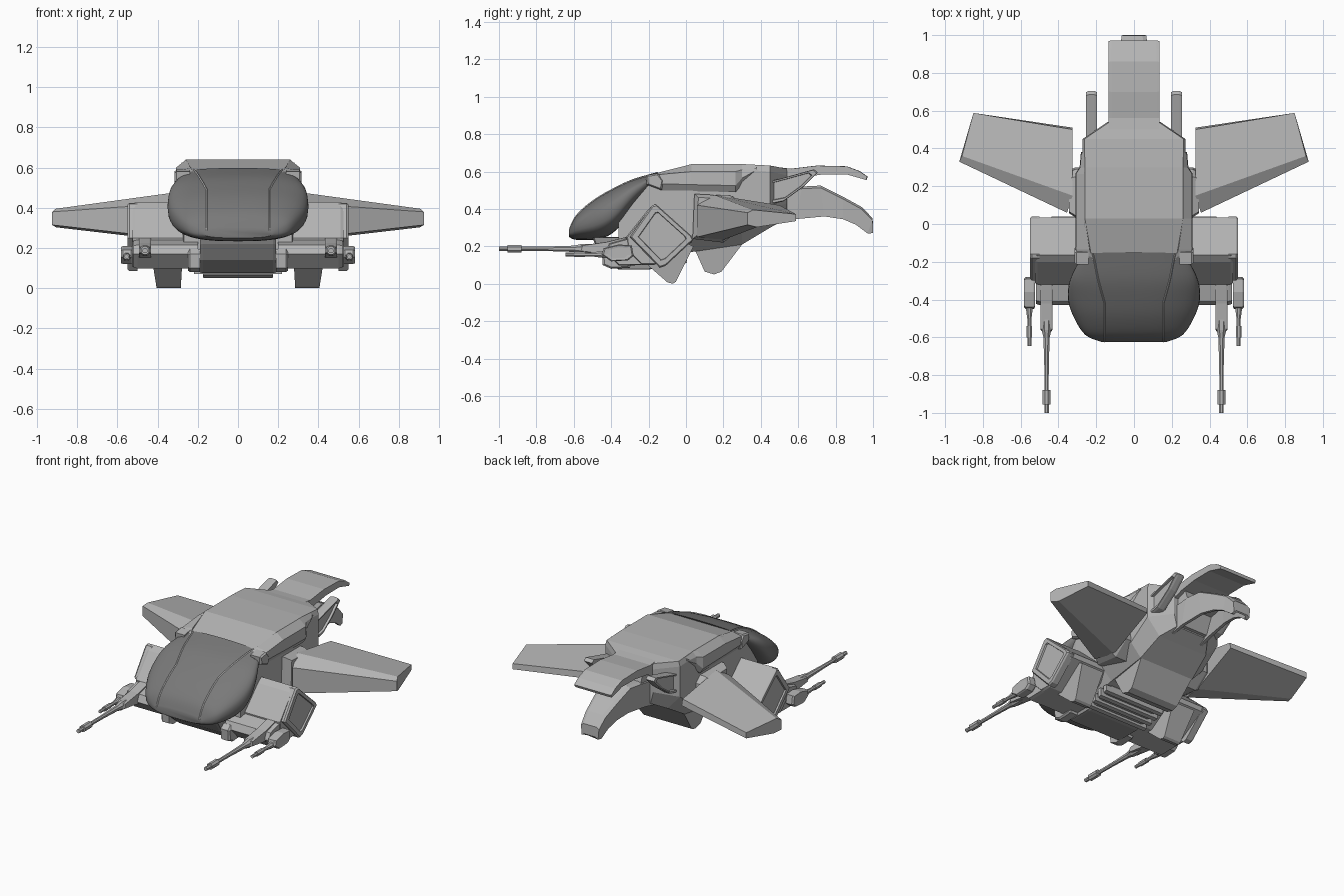
import bpy, math

if "Cube" in bpy.data.objects:
    bpy.data.objects.remove(bpy.data.objects["Cube"])

def paint(name, v):
    m = bpy.data.materials.new(name)
    m.diffuse_color = (v, v, v, 1)
    m.use_nodes = True
    m.node_tree.nodes["Principled BSDF"].inputs["Base Color"].default_value = m.diffuse_color
    return m

HULL, GLASS = paint("hull_grey", .46), paint("canopy_dark", .19)
TRIM, DARK = paint("trim_light", .6), paint("under_dark", .3)

def make(name, verts, faces, mirror=False, smooth=False, mat=HULL):
    me = bpy.data.meshes.new(name)
    me.from_pydata(verts, [], faces)
    me.materials.append(mat)
    ob = bpy.data.objects.new(name, me)
    bpy.context.collection.objects.link(ob)
    # consistent outward normals
    bpy.ops.object.select_all(action='DESELECT')
    bpy.context.view_layer.objects.active = ob
    ob.select_set(True)
    bpy.ops.object.mode_set(mode='EDIT')
    bpy.ops.mesh.select_all(action='SELECT')
    bpy.ops.mesh.normals_make_consistent(inside=False)
    bpy.ops.object.mode_set(mode='OBJECT')
    if smooth:
        bpy.ops.object.shade_smooth_by_angle(angle=math.radians(40))
    if mirror:
        ob.modifiers.new("mirror", 'MIRROR')
    return ob

def loft(name, rings, **kw):
    n = len(rings[0])
    verts = [p for r in rings for p in r]
    faces = [(i*n+j, i*n+(j+1) % n, (i+1)*n+(j+1) % n, (i+1)*n+j)
             for i in range(len(rings)-1) for j in range(n)]
    faces += [tuple(range(n)), tuple(range(len(verts)-n, len(verts)))]
    return make(name, verts, faces, **kw)

def prism(name, profile, steps, **kw):
    """Side profile (y, z) swept through x; steps are (x, scale about centre)."""
    cy = sum(p[0] for p in profile)/len(profile)
    cz = sum(p[1] for p in profile)/len(profile)
    rings = [[(x, cy+(y-cy)*s, cz+(z-cz)*s) for y, z in profile] for x, s in steps]
    return loft(name, rings, **kw)

def rod(name, x, z, stations, sides=8, **kw):
    """Lathe along y; stations are (y, radius)."""
    rings = [[(x+r*math.cos((k+.5)*math.tau/sides), y, z+r*math.sin((k+.5)*math.tau/sides))
              for k in range(sides)] for y, r in stations]
    return loft(name, rings, mirror=True, **kw)

# main hull: eight-sided sections (y, top w, top z, side w, upper z, lower z, bottom w, bottom z)
rings = []
for y, wt, zt, wm, zu, zl, wb, zb in [
        (-.36, .20, .42, .27, .36, .20, .20, .10),
        (-.20, .22, .575, .285, .53, .20, .22, .10),
        (.03, .26, .64, .29, .60, .25, .20, .17),
        (.30, .26, .64, .275, .61, .29, .20, .21),
        (.45, .262, .632, .272, .60, .40, .18, .30),
        (.54, .13, .615, .14, .58, .43, .12, .35)]:
    half = [(wt, zt), (wm, zu), (wm, zl), (wb, zb)]
    rings.append([(x, y, z) for x, z in half] + [(-x, y, z) for x, z in reversed(half)])
loft("main_hull", rings)

# overhanging roof edge: (y, inner x, inner z, outer x, outer z, low z)
loft("roof_edge", [[(xi, y, zi), (xo, y, zo), (xo+.003, y, zl+.035), (xo-.02, y, zl), (.2, y, zl)]
                   for y, xi, zi, xo, zo, zl in [(-.215, .21, .565, .27, .56, .53),
                                                 (-.135, .235, .598, .308, .585, .50),
                                                 (.03, .26, .639, .308, .60, .495),
                                                 (.265, .26, .639, .308, .60, .49),
                                                 (.30, .26, .639, .285, .61, .53),
                                                 (.38, .26, .635, .278, .61, .59)]], mirror=True)
prism("rail_front_block", [(-.215, .58), (-.21, .53), (-.13, .5), (-.12, .55), (-.15, .59)],
      [(.24, 1), (.305, 1), (.315, .8)], mirror=True)

# smooth bubble canopy: key rings (top y, top z, bottom y, bottom z, half width)
keys = [(-.625, .295, -.625, .25, .17), (-.585, .37, -.585, .235, .26),
        (-.50, .445, -.46, .24, .325), (-.40, .505, -.37, .29, .35),
        (-.29, .557, -.28, .41, .335), (-.15, .598, -.19, .52, .275)]

def catmull(t):
    i = min(int(t), len(keys)-2)
    f = t-i
    a, b, c, d = (keys[max(0, min(len(keys)-1, i+k))] for k in (-1, 0, 1, 2))
    return [.5*(2*q+(r-p)*f+(2*p-5*q+4*r-s)*f*f+(3*q-p-3*r+s)*f**3)
            for p, q, r, s in zip(a, b, c, d)]

P = 2.7
rings, trim = [], []
for k in range(26):
    ty, tz, by, bz, w = catmull(k/5)
    ring = []
    for j in range(40):
        a = j*math.tau/40
        u = math.copysign(abs(math.cos(a))**(2/P), math.cos(a))
        v = (1+math.copysign(abs(math.sin(a))**(2/P), math.sin(a)))/2
        ring.append((w*u, by+(ty-by)*v, bz+(tz-bz)*v))
    rings.append(ring)
    x = min(.155 + .065*max(0, (k-14)/11), w*.93)
    v = (1+(1-(x/w)**P)**(1/P))/2
    trim.append((x, by+(ty-by)*v, bz+(tz-bz)*v))
loft("canopy", rings, smooth=True, mat=GLASS)

# thin raised trim lines on the canopy
r = .0045
loft("canopy_trim", [[(x-r, y, z), (x, y-r*.5, z+r), (x+r, y, z), (x, y, z-r)] for x, y, z in trim],
     mirror=True, smooth=True, mat=TRIM)

# wings and their roots
root = [(.06, .25), (.06, .42), (.15, .475), (.5, .42), (.51, .38), (.2, .235)]
tip = [(.925, .33, .315), (.925, .33, .38), (.91, .36, .395),
       (.85, .588, .372), (.85, .588, .335), (.905, .38, .303)]
loft("wing", [[(.325 + (.03 if y < .1 else 0), y, z) for y, z in root], tip], mirror=True)
prism("wing_root", [(.035, .24), (.045, .48), (.25, .47), (.29, .43), (.3, .3), (.2, .22)],
      [(.2, 1), (.31, 1), (.345, .85)], mirror=True)

# upper tail, curling down at the end
prism("upper_tail", [(.48, .625), (.56, .615), (.70, .632), (.86, .628), (.93, .602), (.972, .572),
                     (.965, .555), (.86, .585), (.72, .583), (.60, .565), (.48, .52)],
      [(-.135, .985), (-.12, 1), (.12, 1), (.135, .985)])
# lower hooked tail, hollow underneath: (upper y, z, lower y, z, half width)
rings = []
for uy, uz, ly, lz, w in [(.48, .50, .48, .32, .12), (.62, .52, .58, .345, .115),
                          (.72, .525, .74, .36, .10), (.84, .465, .84, .345, .085),
                          (.94, .41, .91, .315, .073), (.998, .35, .97, .27, .065),
                          (1., .285, .98, .268, .06)]:
    iy, iz = ly+(uy-ly)*.65, lz+(uz-lz)*.65
    rings.append([(-w, ly, lz), (-w, uy, uz-.012), (-w+.02, uy, uz),
                  (w-.02, uy, uz), (w, uy, uz-.012), (w, ly, lz),
                  (w-.02, ly, lz), (w-.025, iy, iz), (.025-w, iy, iz), (.02-w, ly, lz)])
loft("lower_tail", rings)
prism("tail_core", [(.44, .35), (.44, .6), (.60, .6), (.63, .5), (.56, .36)], [(-.11, 1), (.11, 1)])

# short upright fins beside the tail
prism("tail_fin", [(.42, .42), (.42, .54), (.54, .572), (.685, .612), (.705, .595), (.63, .52), (.52, .44)],
      [(.195, .95), (.21, 1), (.24, 1), (.255, .95), (.255, .78), (.24, .75)], mirror=True)

# side pods with framed outer plates, and the lower arm ahead of each
prism("side_pod", [(-.32, .25), (-.20, .40), (-.165, .428), (.035, .25), (.03, .22),
                   (-.17, .10), (-.24, .10), (-.31, .17)],
      [(.22, 1), (.51, 1), (.525, .95)], mirror=True)
prism("pod_arm", [(-.43, .17), (-.41, .215), (-.25, .26), (-.18, .1), (-.36, .098)],
      [(.2, 1), (.5, 1), (.52, .93)], mirror=True)
prism("pod_plate", [(-.30, .25), (-.18, .42), (-.16, .425), (.03, .255), (.04, .235), (-.11, .095), (-.14, .085)],
      [(.50, 1), (.54, 1), (.55, .95), (.55, .76), (.54, .74)], mirror=True)

# landing legs, slightly narrower at the foot
sides = [(-.24, .13), (-.10, .008), (-.07, 0), (-.055, .01), (.04, .2), (-.05, .24)]
loft("landing_leg", [[(.285-.06*z, y, z) for y, z in sides],
                     [(.405+.16*z, y, z) for y, z in sides]], mirror=True)

# belly keel, chin, cheek blocks and slats
keel = [(.03, .22), (.10, .065), (.15, .05), (.19, .065), (.30, .21), (.3, .26)]
loft("belly_keel", [[(s*(.165+.15*z), y, z) for y, z in keel] for s in (-1, 1)])
prism("chin", [(-.50, .25), (-.49, .22), (-.44, .14), (-.36, .075), (-.2, .075), (0, .13), (0, .25)],
      [(-.19, .96), (-.175, 1), (.175, 1), (.19, .96)], mat=DARK)
prism("cheek_block", [(-.45, .17), (-.445, .10), (-.40, .08), (-.30, .085), (-.27, .19), (-.42, .195)],
      [(.19, 1), (.24, 1), (.25, .85)], mirror=True)
for i in range(4):
    y = -.17+i*.05
    prism(f"belly_slat_{i+1}", [(y, .07+i*.012), (y+.025, .075+i*.012), (y+.025, .15), (y, .15)],
          [(-.22, 1), (.22, 1)])

# inner long guns
prism("inner_gun_mount", [(-.57, .175), (-.56, .205), (-.42, .225), (-.32, .25), (-.28, .15), (-.40, .15), (-.46, .16)],
      [(.432, .94), (.44, 1), (.486, 1), (.494, .94)], mirror=True)
rod("inner_gun_barrel", .463, .187,
    [(-.45, .028), (-.56, .028), (-.60, .018), (-.75, .013), (-.88, .012), (-.88, .022),
     (-.955, .022), (-.955, .013), (-1., .013)])
# outer short guns
prism("outer_gun_mount", [(-.45, .155), (-.44, .19), (-.36, .21), (-.29, .205), (-.28, .15), (-.31, .125), (-.40, .12)],
      [(.525, .92), (.532, 1), (.572, 1), (.582, .9), (.58, .65)], mirror=True)
rod("outer_gun_barrel", .554, .157,
    [(-.42, .022), (-.46, .018), (-.50, .012), (-.54, .012), (-.54, .016), (-.60, .016),
     (-.60, .011), (-.645, .011)])
